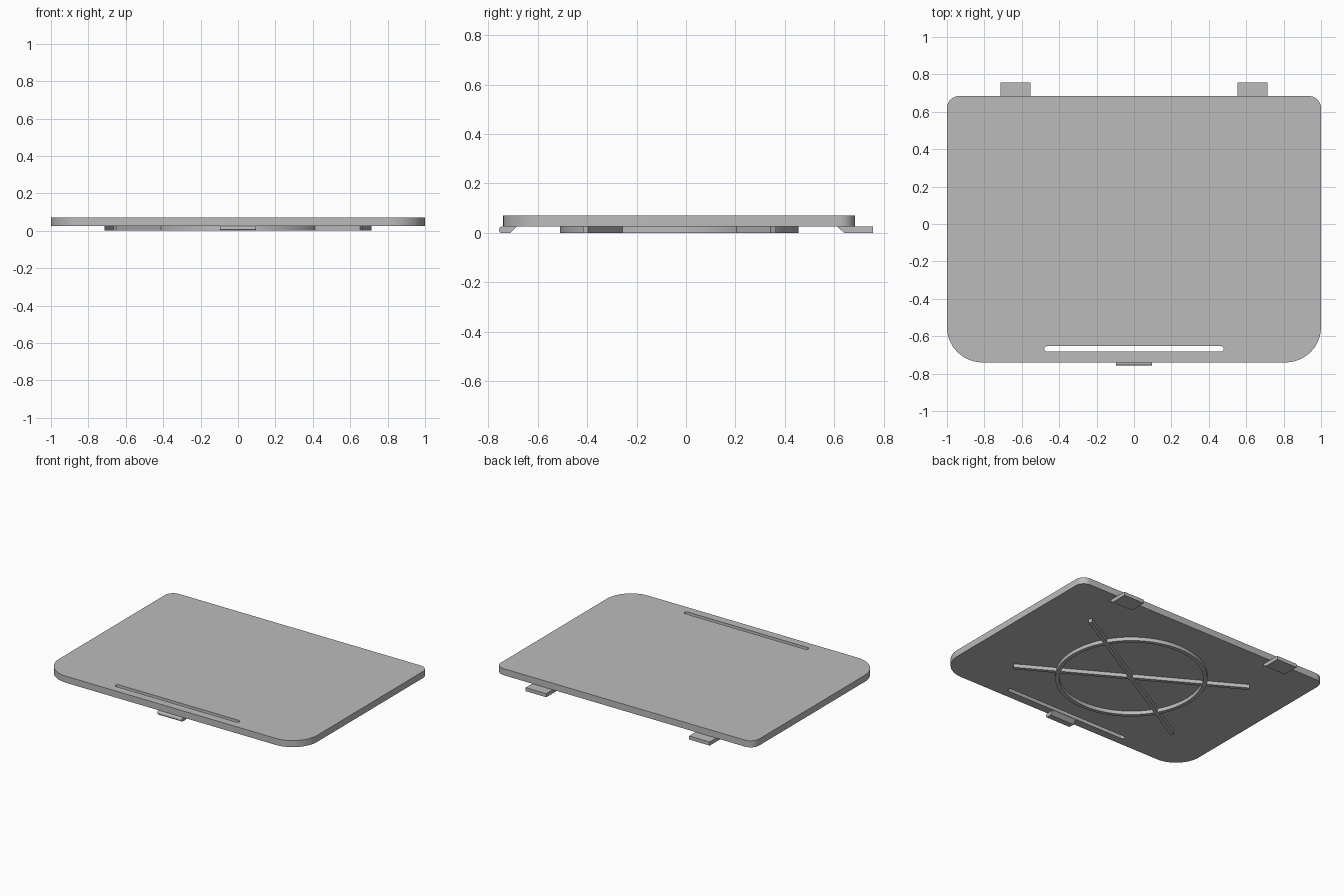
import bpy, bmesh
from math import cos, sin, pi, radians
from mathutils import Matrix, Vector

cube = bpy.data.objects.get("Cube")
if cube:
    bpy.data.objects.remove(cube, do_unlink=True)

# One plain grey for the whole lid
grey = bpy.data.materials.new("plain grey")
grey.use_nodes = True
GREY = (0.5, 0.5, 0.5, 1)
grey.diffuse_color = GREY
grey.node_tree.nodes["Principled BSDF"].inputs["Base Color"].default_value = GREY

PLATE_BOTTOM, PLATE_TOP = 0.025, 0.071
RIB_TOP = PLATE_BOTTOM + 0.003
CENTRE_Y = -0.027


def arc(cx, cy, radius, start, sweep, steps):
    """Points along an arc, angles in degrees."""
    angles = [radians(start + sweep * i / steps) for i in range(steps + 1)]
    return [(cx + radius * cos(a), cy + radius * sin(a)) for a in angles]


def circle(cx, cy, radius, steps=96):
    return arc(cx, cy, radius, 0, 360, steps)[:-1]


def solid(name, loops, bottom, top, matrix=Matrix()):
    """Fill closed outlines (the first is outer, others are holes) and extrude."""
    bm = bmesh.new()
    edges = []
    for loop in loops:
        verts = [bm.verts.new((x, y, bottom)) for x, y in loop]
        edges += [bm.edges.new((a, b)) for a, b in zip(verts, verts[1:] + verts[:1])]
    if len(loops) == 1:
        bm.faces.new(verts)
    else:
        bmesh.ops.triangle_fill(bm, use_beauty=True, edges=edges)
    result = bmesh.ops.extrude_face_region(bm, geom=bm.faces[:], use_keep_orig=True)
    moved = [v for v in result["geom"] if isinstance(v, bmesh.types.BMVert)]
    bmesh.ops.translate(bm, verts=moved, vec=Vector((0, 0, top - bottom)))
    bmesh.ops.transform(bm, verts=bm.verts[:], matrix=matrix)
    bmesh.ops.recalc_face_normals(bm, faces=bm.faces[:])
    mesh = bpy.data.meshes.new(name)
    bm.to_mesh(mesh)
    bm.free()
    mesh.materials.append(grey)
    obj = bpy.data.objects.new(name, mesh)
    bpy.context.collection.objects.link(obj)
    bpy.ops.object.select_all(action="DESELECT")
    obj.select_set(True)
    bpy.context.view_layer.objects.active = obj
    bpy.ops.object.shade_smooth_by_angle(angle=radians(30))
    return obj


# Plate: tight back corners, wide front corners, long slot near the front
front, back, wide, tight = -0.74, 0.684, 0.19, 0.065
outline = (arc(1 - tight, back - tight, tight, 0, 90, 12)
           + arc(tight - 1, back - tight, tight, 90, 90, 12)
           + arc(wide - 1, front + wide, wide, 180, 90, 20)
           + arc(1 - wide, front + wide, wide, 270, 90, 20))
slot_y, slot_r, slot_end = -0.668, 0.015, 0.465
slot = (arc(slot_end, slot_y, slot_r, -90, 180, 12)
        + arc(-slot_end, slot_y, slot_r, 90, 180, 12))
solid("lid_plate", [outline, slot], PLATE_BOTTOM, PLATE_TOP)

# Round stiffening rib under the plate
solid("ring_rib", [circle(0, CENTRE_Y, 0.483), circle(0, CENTRE_Y, 0.457)], 0, RIB_TOP)

# Crossed straight ribs
half, w = 0.76, 0.0125
for name, angle in (("cross_rib_a", 30), ("cross_rib_b", -30)):
    solid(name, [[(-half, -w), (half, -w), (half, w), (-half, w)]], 0, RIB_TOP,
          Matrix.Translation((0, CENTRE_Y, 0)) @ Matrix.Rotation(radians(angle), 4, "Z"))

# Side profiles (y, z) are swept along x
SIDEWAYS = Matrix(((0, 0, 1, 0), (1, 0, 0, 0), (0, 1, 0, 0), (0, 0, 0, 1)))

# Hinge tabs at the back, with a sloped inner end
tab = [(0.613, RIB_TOP), (0.613, PLATE_BOTTOM), (0.64, 0), (0.756, 0),
       (0.756, PLATE_BOTTOM), (back - 0.005, PLATE_BOTTOM), (back - 0.005, RIB_TOP)]
for name, x in (("left_hinge_tab", 0.633), ("right_hinge_tab", -0.633)):
    solid(name, [tab], x - 0.08, x + 0.08, SIDEWAYS)

# Finger latch at the front, rounded on its outer edge
latch = ([(-0.686, RIB_TOP), (front + 0.005, RIB_TOP), (front + 0.005, PLATE_BOTTOM)]
         + arc(-0.746, 0.015, 0.01, 90, 90, 6) + [(-0.756, 0.006), (-0.75, 0), (-0.71, 0),
                                                 (-0.686, PLATE_BOTTOM)])
solid("front_latch", [latch], -0.095, 0.095, SIDEWAYS)
